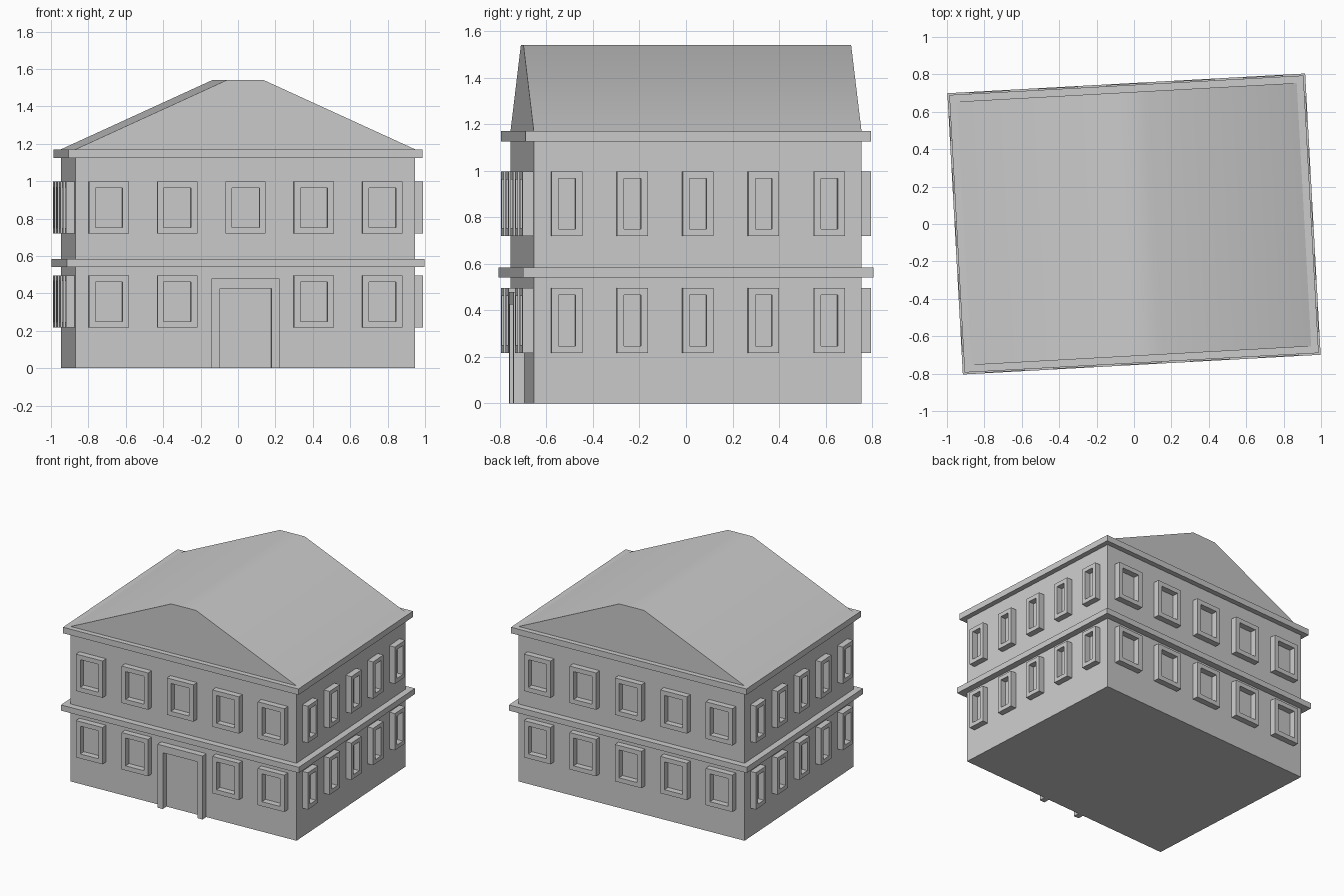
import bpy
import bmesh
from math import radians, pi
from mathutils import Matrix, Vector

cube = bpy.data.objects.get("Cube")
if cube:
    bpy.data.objects.remove(cube, do_unlink=True)

stone = bpy.data.materials.new("stone_grey")
stone.use_nodes = True
colour = (0.6, 0.6, 0.6, 1)
stone.diffuse_color = colour
stone.node_tree.nodes["Principled BSDF"].inputs["Base Color"].default_value = colour

HALF_W, HALF_D = 0.91, 0.705
EAVES, RIDGE = 1.17, 1.54
TURN = Matrix.Rotation(radians(3.15), 4, 'Z')   # the house stands slightly turned


def finish(name, bm, place=Matrix()):
    bmesh.ops.recalc_face_normals(bm, faces=bm.faces[:])
    mesh = bpy.data.meshes.new(name)
    bm.to_mesh(mesh)
    bm.free()
    mesh.materials.append(stone)
    mesh.transform(TURN @ place)
    obj = bpy.data.objects.new(name, mesh)
    bpy.context.collection.objects.link(obj)
    return obj


def slab(name, margin, z0, z1):
    bm = bmesh.new()
    size = (2 * (HALF_W + margin), 2 * (HALF_D + margin), z1 - z0)
    bmesh.ops.create_cube(bm, size=1, matrix=Matrix.Translation((0, 0, (z0 + z1) / 2))
                          @ Matrix.Diagonal((*size, 1)))
    return finish(name, bm)


def prism(name, outline, depth, place):
    """Extrude an x-z outline along -y from the plane y = 0."""
    bm = bmesh.new()
    face = bm.faces.new([bm.verts.new((x, 0, z)) for x, z in outline])
    geom = bmesh.ops.extrude_face_region(bm, geom=[face], use_keep_orig=True)["geom"]
    bmesh.ops.translate(bm, vec=(0, -depth, 0),
                        verts=[g for g in geom if isinstance(g, bmesh.types.BMVert)])
    return finish(name, bm, place)


def window_frame(name, width, height, border, depth, place):
    """Rectangular ring standing proud of the wall."""
    bm = bmesh.new()
    rings = []
    for inset in (0, border):
        w, h = width / 2 - inset, height / 2 - inset
        for y in (0.005, -depth):
            rings.append([bm.verts.new((sx * w, y, sz * h))
                          for sx, sz in ((-1, -1), (1, -1), (1, 1), (-1, 1))])
    outer_back, outer_front, inner_back, inner_front = rings
    for a, b in ((outer_back, outer_front), (outer_front, inner_front),
                 (inner_front, inner_back), (inner_back, outer_back)):
        for i in range(4):
            j = (i + 1) % 4
            bm.faces.new((a[i], a[j], b[j], b[i]))
    return finish(name, bm, place)


# Walls and the two projecting bands
slab("walls", 0, 0, EAVES - 0.02)
slab("string_course", 0.048, 0.542, 0.585)
slab("cornice", 0.038, 1.125, EAVES)

# Gabled roof with a narrow flat ridge
roof = prism("roof", [(-HALF_W, EAVES), (HALF_W, EAVES), (0.1, RIDGE), (-0.1, RIDGE)],
             2 * HALF_D, Matrix.Translation((0, HALF_D, 0)))
bpy.context.view_layer.objects.active = roof
roof.select_set(True)
bpy.ops.object.shade_smooth_by_angle(angle=radians(30))
roof.select_set(False)

# Windows: five per floor on every side, the door replacing one at the front
sides = [("front", 0, HALF_D, 0.366, 0.214, 0.034),
         ("left", pi / 2, HALF_W, 0.282, 0.133, 0.03),
         ("back", pi, HALF_D, 0.366, 0.214, 0.034),
         ("right", -pi / 2, HALF_W, 0.282, 0.133, 0.03)]
for side, angle, wall, spacing, width, border in sides:
    for floor, z in (("lower", 0.356), ("upper", 0.858)):
        for column in range(-2, 3):
            if side == "front" and floor == "lower" and column == 0:
                continue
            place = (Matrix.Rotation(angle, 4, 'Z')
                     @ Matrix.Translation((column * spacing, -wall, z)))
            window_frame(f"{side}_{floor}_window_{column + 3}", width, 0.278,
                         border, 0.045, place)

# Door surround
OUT, INN, TOP, LINTEL = 0.182, 0.139, 0.479, 0.425
prism("door_surround",
      [(-OUT, 0), (-INN, 0), (-INN, LINTEL), (INN, LINTEL),
       (INN, 0), (OUT, 0), (OUT, TOP), (-OUT, TOP)],
      0.052, Matrix.Translation(Vector((0, 0.005 - HALF_D, 0))))
